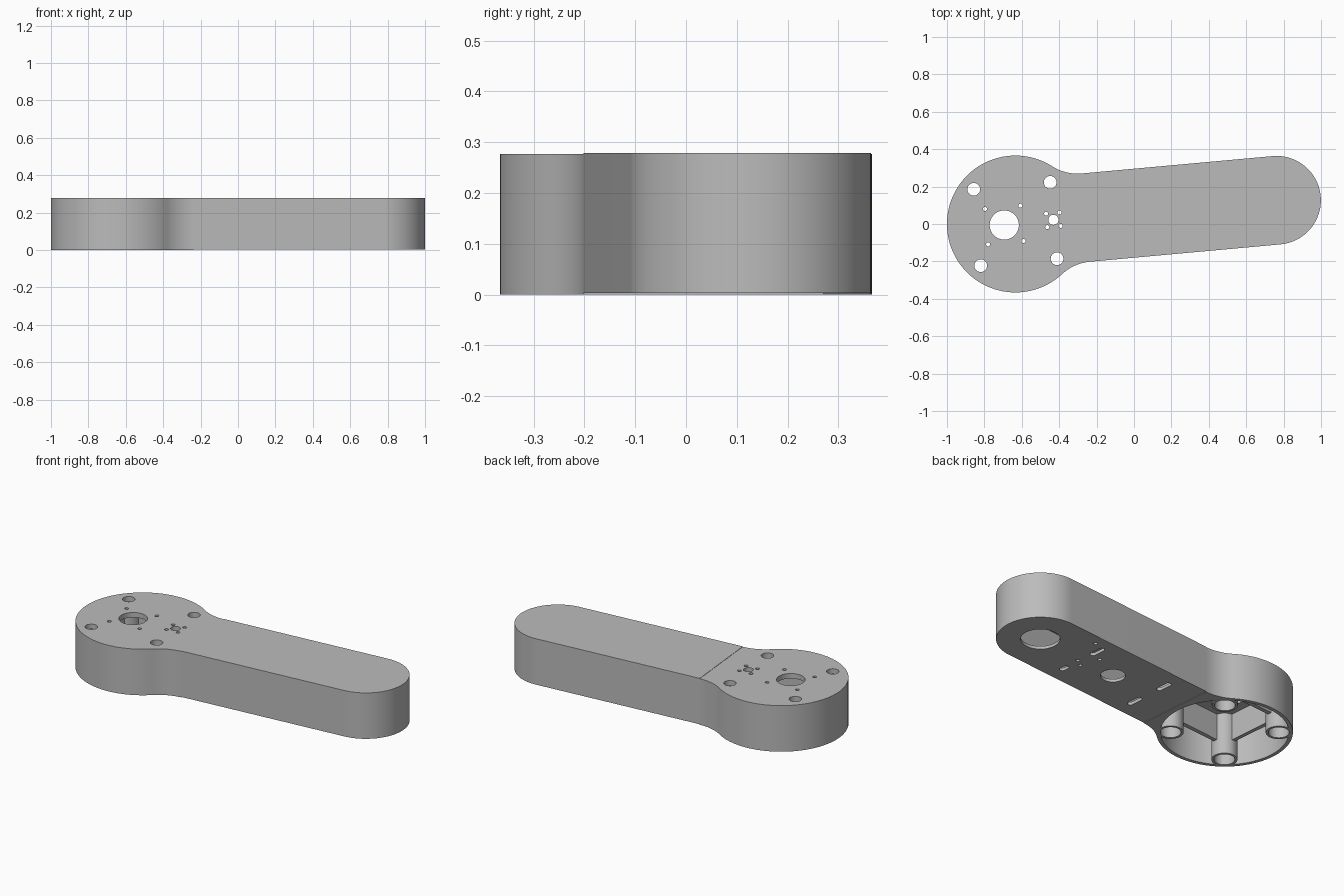
import bpy, bmesh, math
from mathutils import Matrix

cube = bpy.data.objects.get("Cube")
if cube:
    bpy.data.objects.remove(cube, do_unlink=True)

grey = bpy.data.materials.new("plain grey")
grey.use_nodes = True
grey.diffuse_color = (0.5, 0.5, 0.5, 1)
grey.node_tree.nodes["Principled BSDF"].inputs["Base Color"].default_value = (0.5, 0.5, 0.5, 1)

# Local frame: origin at the hub centre, x along the arm
PLACE = Matrix.Translation((-0.634, 0, 0)) @ Matrix.Rotation(math.radians(5.2), 4, "Z")
HUB_R, ARM_R, FILLET, LENGTH = 0.366, 0.237, 0.25, 1.402
SEAM = math.sqrt((HUB_R + FILLET) ** 2 - (ARM_R + FILLET) ** 2)
THETA = math.degrees(math.atan2(ARM_R + FILLET, SEAM))
HUB_TOP, ARM_BASE, ARM_TOP = 0.277, 0.003, 0.279
SKIN = 0.018


def arc(cx, cy, r, start, end, n):
    angles = [math.radians(start + (end - start) * i / n) for i in range(n + 1)]
    return [(cx + r * math.cos(a), cy + r * math.sin(a)) for a in angles]


def circle(cx, cy, r, n=32):
    return arc(cx, cy, r, 0, 360, n)[:-1]


def slot(cx, cy, length, r=0.016):
    h = length / 2 - r
    return arc(cx, cy + h, r, 0, 180, 8) + arc(cx, cy - h, r, 180, 360, 8)


def box(x0, x1, y0, y1):
    return [(x0, y0), (x1, y0), (x1, y1), (x0, y1)]


def plate(name, loops, z0, z1):
    """Extrude an outline, with any further loops inside it as holes."""
    curve = bpy.data.curves.new(name, "CURVE")
    curve.dimensions = "2D"
    curve.fill_mode = "BOTH"
    curve.extrude = (z1 - z0) / 2
    for loop in loops:
        spline = curve.splines.new("POLY")
        spline.points.add(len(loop) - 1)
        for point, (x, y) in zip(spline.points, loop):
            point.co = (x, y, 0, 1)
        spline.use_cyclic_u = True
    helper = bpy.data.objects.new(name + " helper", curve)
    mesh = bpy.data.meshes.new_from_object(helper)
    bpy.data.objects.remove(helper)
    bpy.data.curves.remove(curve)

    bm = bmesh.new()
    bm.from_mesh(mesh)
    bmesh.ops.remove_doubles(bm, verts=bm.verts, dist=0.0001)
    bmesh.ops.recalc_face_normals(bm, faces=bm.faces)
    bm.transform(PLACE @ Matrix.Translation((0, 0, (z0 + z1) / 2)))
    bm.to_mesh(mesh)
    bm.free()
    mesh.name = name
    mesh.materials.clear()
    mesh.materials.append(grey)
    mesh.shade_smooth()
    mesh.set_sharp_from_angle(angle=math.radians(30))
    obj = bpy.data.objects.new(name, mesh)
    bpy.context.scene.collection.objects.link(obj)
    return obj


def corners(cx, cy, d):
    return [(cx + sx * d, cy + sy * d) for sx in (-1, 1) for sy in (-1, 1)]


# Hub outline: large round end flowing through fillets into the arm
hub = (arc(0, 0, HUB_R, THETA, 360 - THETA, 72)
       + arc(SEAM, -ARM_R - FILLET, FILLET, 180 - THETA, 90, 12)[1:]
       + arc(SEAM, ARM_R + FILLET, FILLET, 270, 180 + THETA, 12)[:-1])
bosses = corners(0, 0, 0.205)

# Hub top plate with shaft, mounting and sensor holes
holes = [circle(-0.06, 0, 0.078, 48), circle(0.204, 0.004, 0.027)]
holes += [circle(x, y, 0.034) for x, y in bosses]
holes += [circle(x, y, 0.011, 16) for x, y in corners(-0.06, 0, 0.095)]
holes += [circle(x, y, 0.011, 16) for x, y in corners(0.204, 0.004, 0.036)]
LID = HUB_TOP - 0.03
plate("hub_top", [hub] + holes, LID, HUB_TOP)

# Hub wall around the cavity that opens downwards
plate("hub_wall", [hub, circle(0, 0, 0.345, 72)], 0, LID)

# Bored screw posts
for i, (x, y) in enumerate(bosses):
    plate(f"screw_post_{i + 1}", [circle(x, y, 0.07), circle(x, y, 0.056)], 0, LID)

# Ribs between the posts
for name, y in (("left_rib", 0.205), ("right_rib", -0.205)):
    plate(name, [box(-0.14, 0.14, y - 0.012, y + 0.012)], 0.09, LID)
plate("end_rib", [box(-0.217, -0.193, -0.14, 0.14)], 0.09, LID)

# Hollow arm: bottom plate, side wall and closed lid
arm = [(SEAM, -ARM_R)] + arc(LENGTH, 0, ARM_R, -90, 90, 48) + [(SEAM, ARM_R)]
inner_r = ARM_R - 0.022
inner = ([(SEAM + 0.02, -inner_r)] + arc(LENGTH, 0, inner_r, -90, 90, 48)
         + [(SEAM + 0.02, inner_r)])
openings = [circle(LENGTH, 0, 0.106, 48), circle(0.85, 0, 0.067, 40),
            slot(0.573, 0.11, 0.1), slot(0.573, -0.11, 0.1),
            slot(1.09, 0.12, 0.1), slot(1.09, -0.13, 0.06)]
openings += [circle(x, y, 0.011, 16) for x, y in
             ((1.16, 0.177), (1.024, 0.073), (1.1, -0.017), (1.053, -0.045))]
plate("arm_bottom", [arm] + openings, ARM_BASE, ARM_BASE + SKIN)
plate("arm_wall", [arm, inner], ARM_BASE + SKIN, ARM_TOP - SKIN)
plate("arm_lid", [arm], ARM_TOP - SKIN, ARM_TOP)
